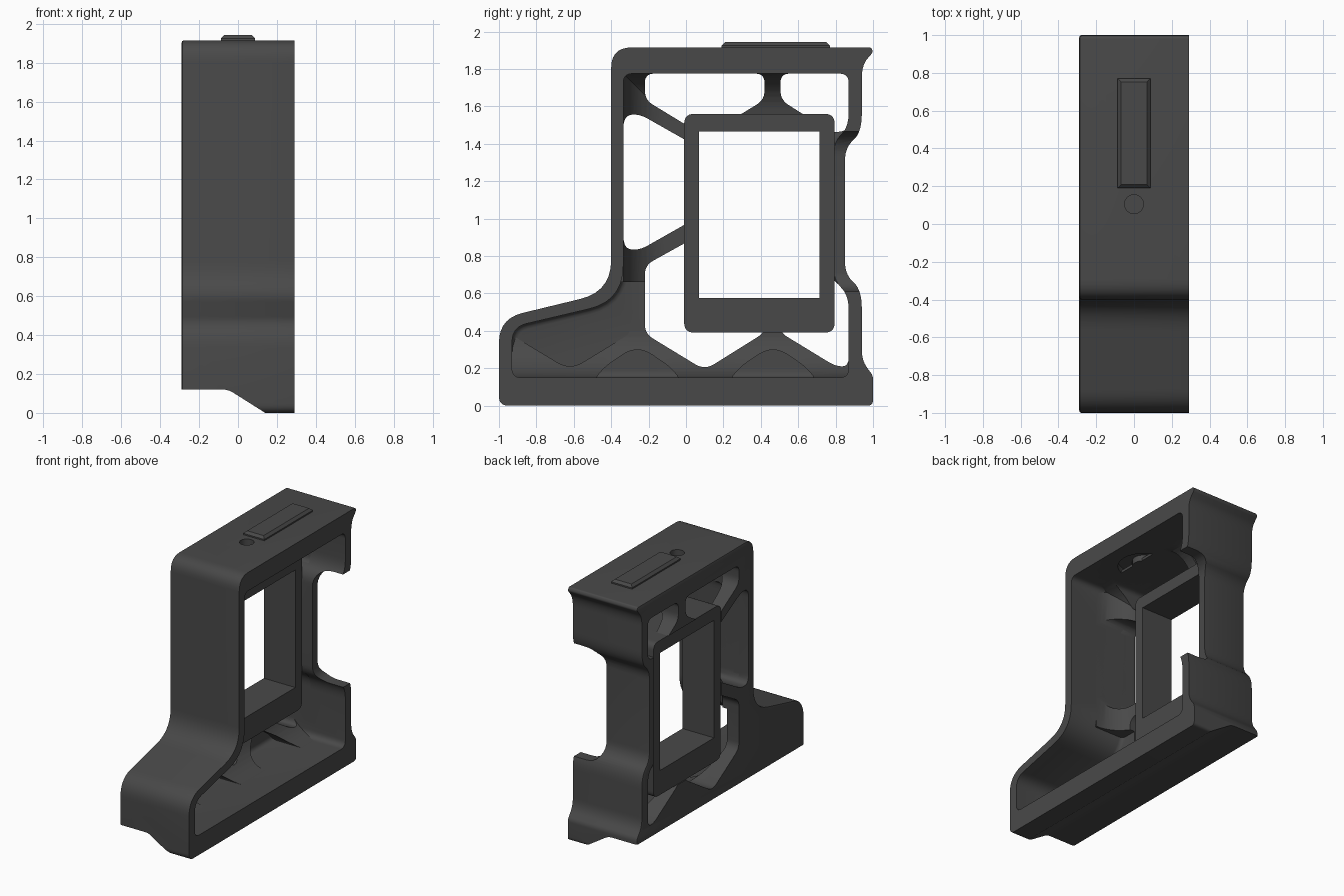
import bpy, bmesh, math
from mathutils import Vector

if "Cube" in bpy.data.objects:
    bpy.data.objects.remove(bpy.data.objects["Cube"])

grey = bpy.data.materials.new("dark_grey")
grey.diffuse_color = (0.066, 0.066, 0.066, 1)
grey.use_nodes = True
grey.node_tree.nodes["Principled BSDF"].inputs["Base Color"].default_value = grey.diffuse_color


def rounded(points, steps=7):
    """Closed outline from (a, b, corner size) points."""
    out = []
    n = len(points)
    for i, (a, b, d) in enumerate(points):
        p = Vector((a, b))
        if d == 0:
            out.append(p)
            continue
        q = Vector(points[i - 1][:2]) - p
        r = Vector(points[(i + 1) % n][:2]) - p
        s = p + q.normalized() * min(d, q.length * 0.49)
        e = p + r.normalized() * min(d, r.length * 0.49)
        for k in range(steps + 1):
            t = k / steps
            out.append(s * (1 - t) ** 2 + p * 2 * t * (1 - t) + e * t * t)
    return out


def prism(name, points, lo, hi, axis="x", edge=0, segments=3):
    """Extrude an outline along an axis, optionally rounding its low rim."""
    place = {"x": lambda h, p: (h, p.x, p.y), "y": lambda h, p: (p.x, h, p.y),
             "z": lambda h, p: (p.x, p.y, h)}[axis]
    outline = rounded(points)
    bm = bmesh.new()
    low = [bm.verts.new(place(lo, p)) for p in outline]
    high = [bm.verts.new(place(hi, p)) for p in outline]
    cap = bm.faces.new(low)
    bm.faces.new(high[::-1])
    n = len(low)
    for i in range(n):
        j = (i + 1) % n
        bm.faces.new((low[i], high[i], high[j], low[j]))
    bmesh.ops.recalc_face_normals(bm, faces=bm.faces)
    if edge:
        bmesh.ops.bevel(bm, geom=list(cap.edges), offset=edge, segments=segments,
                        profile=0.5, affect="EDGES")
    mesh = bpy.data.meshes.new(name)
    bm.to_mesh(mesh)
    bm.free()
    mesh.materials.append(grey)
    obj = bpy.data.objects.new(name, mesh)
    bpy.context.collection.objects.link(obj)
    return obj


def cylinder(name, radius, z0, z1, y):
    bpy.ops.mesh.primitive_cylinder_add(vertices=32, radius=radius, depth=z1 - z0,
                                        location=(0, y, (z0 + z1) / 2))
    obj = bpy.context.object
    obj.name = name
    obj.data.materials.append(grey)
    return obj


def activate(obj):
    bpy.ops.object.select_all(action="DESELECT")
    obj.select_set(True)
    bpy.context.view_layer.objects.active = obj


def cut(obj, cutter):
    cutter.hide_render = True
    activate(obj)
    mod = obj.modifiers.new("cut", "BOOLEAN")
    mod.operation = "DIFFERENCE"
    mod.solver = "EXACT"
    mod.object = cutter
    bpy.ops.object.modifier_apply(modifier=mod.name)
    bpy.data.objects.remove(cutter, do_unlink=True)


WEB = -0.19   # inner surface of the side web
R = 0.25      # radius of the flares joining web and walls

# Cage body outline, (y, z, corner size)
outer = [(-1, 0, .05), (1, 0, .03), (1, .16, .02), (.94, .24, .06), (.94, .62, .1),
         (.85, .70, .07), (.85, 1.38, .07), (.94, 1.46, .1), (.94, 1.82, .07),
         (1, 1.89, .015), (.99, 1.915, .01), (-.4, 1.915, .11), (-.4, .61, .17),
         (-1, .465, .13)]
body = prism("cage_body", outer, -.29, .29, edge=.012, segments=2)

# Hollow interior behind the outer wall
inner = [(-.93, .15, .05), (.87, .15, .05), (.87, .59, .08), (.79, .67, .06),
         (.79, 1.41, .06), (.87, 1.49, .08), (.87, 1.775, .05), (-.335, 1.775, .05),
         (-.335, .56, .19), (-.93, .42, .08)]
cut(body, prism("interior_cutter", inner, WEB, .4, edge=.03))

# Flares between the web and the floor, roof and front wall
arc = [(R - R * math.sin(k * math.pi / 24), WEB + R - R * math.cos(k * math.pi / 24))
       for k in range(13)]
section = [(-.02, WEB + R), (-.02, WEB - .02), (R, WEB - .02)] + arc
floor_flare = prism("floor_flare", [(x, .15 + u, 0) for u, x in section],
                    -.95, .88, axis="y")
roof_flare = prism("roof_flare", [(x, 1.775 - u, 0) for u, x in section],
                   -.35, .88, axis="y")
wall_flare = prism("wall_flare", [(x, -.335 + u, 0) for u, x in section],
                   .66, 1.79, axis="z")
flares = [floor_flare, roof_flare, wall_flare]

# Lattice openings through the web
cells = [
    [(-.335, .84, .07), (-.25, .83, .05), (.05, 1.0, 0), (.05, 1.39, 0),
     (-.25, 1.56, .05), (-.335, 1.55, .07)],
    [(-.22, 1.775, .05), (.42, 1.775, .05), (.42, 1.635, .05), (.1, 1.44, 0),
     (-.22, 1.635, .05)],
    [(.505, 1.775, .05), (.87, 1.775, .05), (.87, 1.47, .05), (.78, 1.46, 0),
     (.505, 1.635, .05)],
    [(-.22, .75, .05), (.05, .9, 0), (.42, .75, 0), (.42, .39, .04), (.1, .19, .06),
     (-.22, .385, .05)],
    [(.505, .39, .04), (.8, .21, .05), (.87, .21, .05), (.87, .6, .07),
     (.79, .67, 0), (.505, .67, 0)],
]
for c in cells:
    cut(body, prism("cell_cutter", c, -.4, 0))
    for f in flares:
        cut(f, prism("cell_cutter", c, -.4, .4))

# Closed lattice cells, cut only through the floor flare
closed = [[(y - .24, .13, .06), (y - .17, .21, .04), (y - .04, .298, .05),
           (y + .04, .298, .05), (y + .17, .21, .04), (y + .24, .13, .06)]
          for y in (-.26, .465)]
closed.append([(-.96, .395, 0), (-.62, .19, .08), (-.30, .385, .03), (-.30, .6, 0),
               (-.96, .6, 0)])
for c in closed:
    cut(floor_flare, prism("closed_cell_cutter", c, WEB - .001, .4))

# Rectangular window frame set into the web
rim = [(-.01, .39, .055), (.795, .39, .055), (.795, 1.56, .055), (-.01, 1.56, .055)]
window = [(.07, .575, 0), (.715, .575, 0), (.715, 1.465, 0), (.07, 1.465, 0)]
cut(body, prism("frame_seat_cutter", rim, -.4, WEB + .05))
for f in (roof_flare, wall_flare):
    cut(f, prism("frame_seat_cutter", rim, -.4, .4))
frame = prism("window_frame", rim, -.284, -.02)
cut(frame, prism("window_cutter", window, -.5, .4))

# Notch in the rear wall that narrows it to a slim column
notch = [(.07, .61, .12), (.07, 1.465, .14), (.5, 1.465, 0), (.5, .61, 0)]
cut(body, prism("notch_cutter", notch, .6, 1.2, axis="y"))

# Stepped underside with a sloped shoulder
step = [(-.4, .12, 0), (-.05, .12, .03), (.14, 0, 0), (.14, -.1, 0), (-.4, -.1, 0)]
cut(body, prism("underside_cutter", step, -1.2, 1.2, axis="y"))

# Screw hole in a shallow round recess of the roof, with a boss around it
cut(body, cylinder("recess_cutter", .18, 1.7, 1.82, .105))
cut(body, cylinder("screw_cutter", .05, 1.6, 2.1, .105))
boss = cylinder("screw_boss", .08, 1.775, 1.825, .105)
cut(boss, cylinder("boss_cutter", .05, 1.6, 2.1, .105))

# Accessory rail on the roof, chamfered along its upper edges
bm = bmesh.new()
rings = []
for z, inset in ((1.905, 0), (1.925, 0), (1.943, .018)):
    w, l = .087 - inset, .29 - inset
    rings.append([bm.verts.new((x * w, .48 + y * l, z))
                  for x, y in ((-1, -1), (1, -1), (1, 1), (-1, 1))])
for low, high in zip(rings, rings[1:]):
    for i in range(4):
        j = (i + 1) % 4
        bm.faces.new((low[i], low[j], high[j], high[i]))
bm.faces.new(rings[-1])
bm.faces.new(rings[0][::-1])
mesh = bpy.data.meshes.new("top_rail")
bm.to_mesh(mesh)
bm.free()
mesh.materials.append(grey)
bpy.context.collection.objects.link(bpy.data.objects.new("top_rail", mesh))

for obj in [body, frame, boss] + flares:
    activate(obj)
    bpy.ops.object.shade_smooth_by_angle(angle=math.radians(32))
